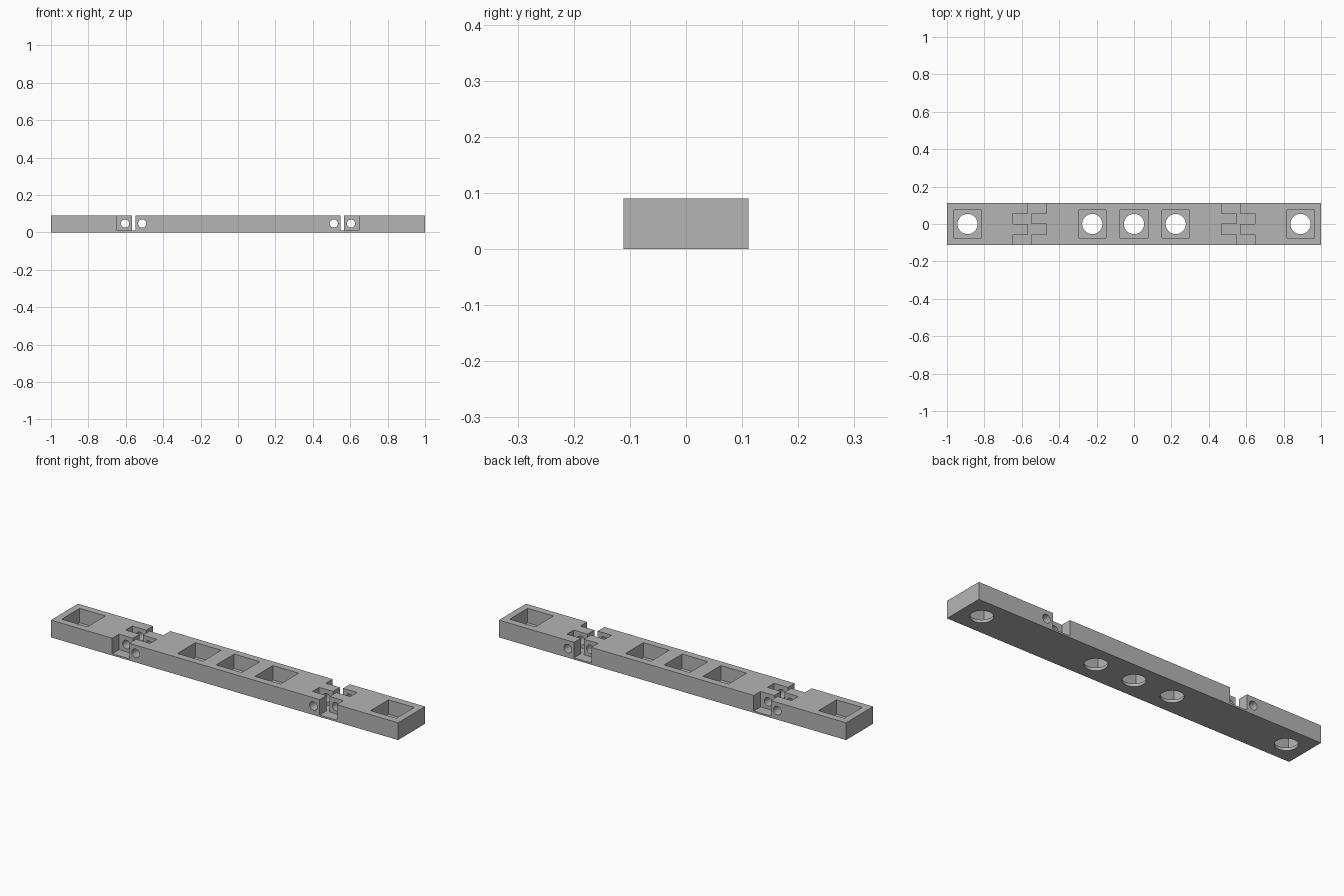
import bpy, bmesh, math
from mathutils import Matrix

if "Cube" in bpy.data.objects:
    bpy.data.objects.remove(bpy.data.objects["Cube"])

HALF_W, HEIGHT = 0.111, 0.09
FLOOR, WEB = 0.015, 0.009          # pocket floor and hinge web thickness
POCKETS = (-0.89, -0.223, 0, 0.223, 0.89)

grey = bpy.data.materials.new("plain grey")
grey.use_nodes = True
colour = (0.46, 0.46, 0.46, 1)
grey.diffuse_color = colour
grey.node_tree.nodes["Principled BSDF"].inputs["Base Color"].default_value = colour


def make_object(name, bm):
    bmesh.ops.recalc_face_normals(bm, faces=bm.faces)
    mesh = bpy.data.meshes.new(name)
    bm.to_mesh(mesh)
    bm.free()
    mesh.materials.append(grey)
    obj = bpy.data.objects.new(name, mesh)
    bpy.context.collection.objects.link(obj)
    return obj


def box(name, x, width, depth, z0, z1):
    bm = bmesh.new()
    bmesh.ops.create_cube(bm, size=1, matrix=Matrix.Translation((x, 0, (z0 + z1) / 2))
                          @ Matrix.Diagonal((width, depth, z1 - z0, 1)))
    return make_object(name, bm)


def cylinder(name, radius, length, centre, along_y=False):
    bm = bmesh.new()
    turn = Matrix.Rotation(math.pi / 2 if along_y else 0, 4, 'X')
    bmesh.ops.create_cone(bm, cap_ends=True, segments=40, radius1=radius, radius2=radius,
                          depth=length, matrix=Matrix.Translation(centre) @ turn)
    return make_object(name, bm)


def hinge_slot(name, side):
    """Zigzag slot that leaves four interlocking knuckles."""
    rows = (-0.2, -HALF_W / 2, 0, HALF_W / 2, 0.2)
    outer, inner = [], []
    for i in range(4):
        arm, body = ((0.647, 0.548), (0.567, 0.468))[i % 2]
        for y in rows[i:i + 2]:
            outer.append((side * arm, y))
            inner.append((side * body, y))
    bm = bmesh.new()
    face = bm.faces.new([bm.verts.new((x, y, WEB)) for x, y in outer + inner[::-1]])
    top = bmesh.ops.extrude_face_region(bm, geom=[face])["geom"]
    bmesh.ops.translate(bm, vec=(0, 0, 0.2),
                        verts=[v for v in top if isinstance(v, bmesh.types.BMVert)])
    return make_object(name, bm)


def cut(target, cutter):
    mod = target.modifiers.new(cutter.name, 'BOOLEAN')
    mod.operation, mod.solver, mod.object = 'DIFFERENCE', 'EXACT', cutter
    bpy.ops.object.modifier_apply(modifier=mod.name)
    bpy.data.objects.remove(cutter)


# Beam
beam = box("hinged_beam", 0, 2, 2 * HALF_W, 0, HEIGHT)
bpy.context.view_layer.objects.active = beam
beam.select_set(True)

# Square pockets with round holes through the floor
for x in POCKETS:
    cut(beam, box("pocket_cutter", x, 0.148, 0.148, FLOOR, 0.2))
    cut(beam, cylinder("floor_hole_cutter", 0.054, 0.1, (x, 0, 0)))

# Folding hinges: zigzag slots, then pin holes through the knuckles
for side in (-1, 1):
    cut(beam, hinge_slot("hinge_slot_cutter", side))
    for x in (0.604, 0.512):
        cut(beam, cylinder("pin_hole_cutter", 0.022, 0.5, (side * x, 0, 0.047), True))

bpy.ops.object.shade_smooth_by_angle()
